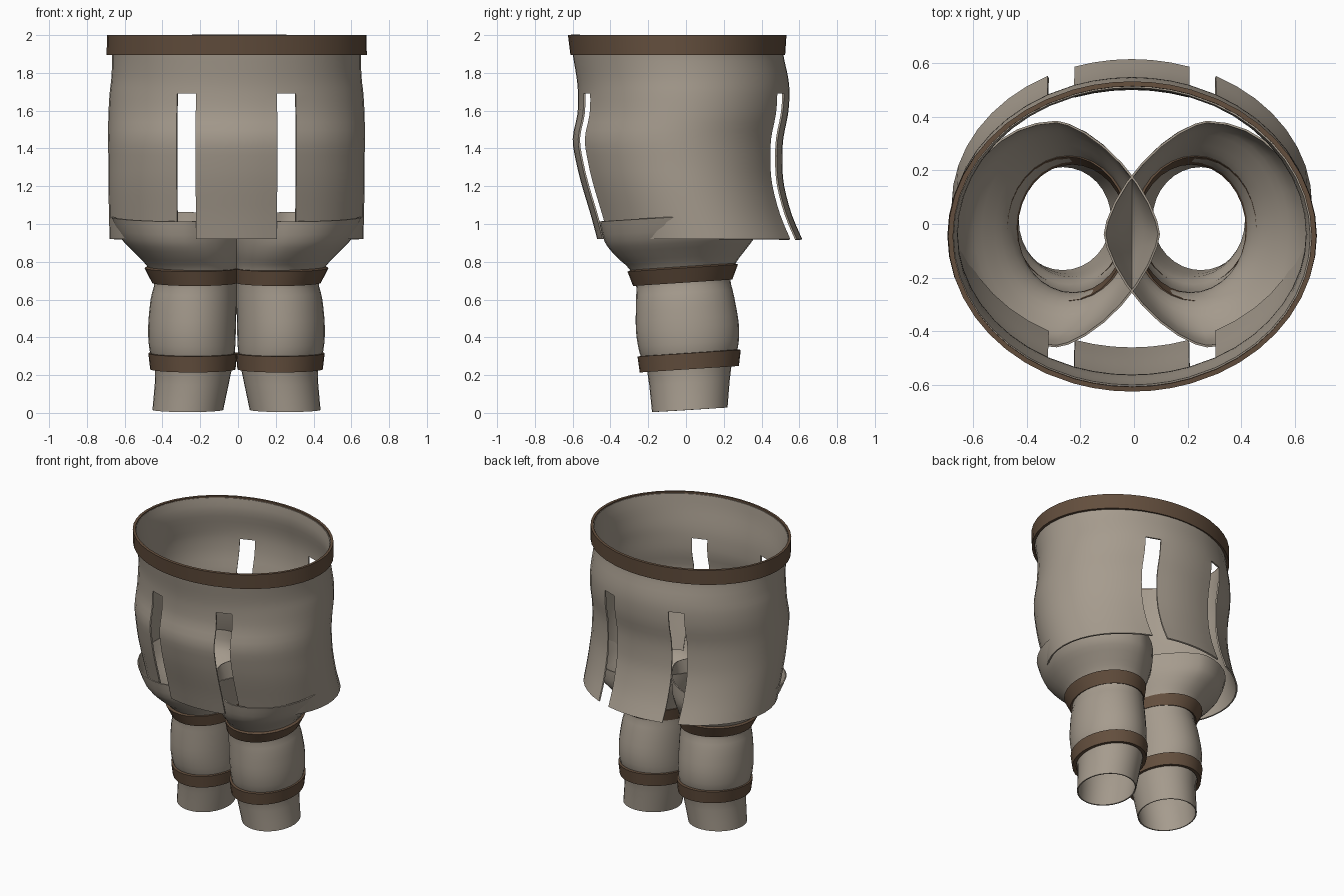
import bpy
import math

if "Cube" in bpy.data.objects:
    bpy.data.objects.remove(bpy.data.objects["Cube"], do_unlink=True)

AXIS = -0.008    # x of the symmetry plane
SLOT_TOP = 1.69


def make_material(name, rgb):
    mat = bpy.data.materials.new(name)
    mat.use_nodes = True
    mat.diffuse_color = (*rgb, 1)
    bsdf = mat.node_tree.nodes["Principled BSDF"]
    bsdf.inputs["Base Color"].default_value = (*rgb, 1)
    bsdf.inputs["Roughness"].default_value = 0.9
    return mat


CLOTH = make_material("beige cloth", (0.38, 0.33, 0.27))
LEATHER = make_material("brown leather", (0.125, 0.077, 0.047))


def smooth_path(rows, steps):
    """Catmull-Rom interpolation through the rows of a profile."""
    out = []
    for i in range(len(rows) - 1):
        quad = (rows[max(i - 1, 0)], rows[i], rows[i + 1], rows[min(i + 2, len(rows) - 1)])
        for k in range(steps):
            t = k / steps
            out.append([b + 0.5 * t * (c - a + t * (2 * a - 5 * b + 4 * c - d
                        + t * (3 * (b - c) + d - a))) for a, b, c, d in zip(*quad)])
    return out + [list(rows[-1])]


def loft(name, rows, angles, mat, thickness, side=1, tilt=0.0, steps=1, skip=None):
    """Thin tube; rows are (z, inner x, outer x, front y, back y, inner roundness)."""
    rows = smooth_path(rows, steps)
    verts, faces = [], []
    n = len(angles)
    for z, x0, x1, y0, y1, power in rows:
        for a in angles:
            c, s = math.cos(a), math.sin(a)
            e = 2 / power if c < 0 else 1
            x = (x0 + x1) / 2 + (x1 - x0) / 2 * math.copysign(abs(c) ** e, c)
            y = (y0 + y1) / 2 + (y1 - y0) / 2 * math.copysign(abs(s) ** e, s)
            verts.append((AXIS + side * x, y, z + tilt * y))
    for i in range(len(rows) - 1):
        for j in range(n):
            if skip and skip(i, j, rows):
                continue
            k = (j + 1) % n
            face = (i * n + j, i * n + k, (i + 1) * n + k, (i + 1) * n + j)
            faces.append(face if side > 0 else face[::-1])
    mesh = bpy.data.meshes.new(name)
    mesh.from_pydata(verts, [], faces)
    mesh.materials.append(mat)
    obj = bpy.data.objects.new(name, mesh)
    bpy.context.collection.objects.link(obj)
    wall = obj.modifiers.new("wall", "SOLIDIFY")
    wall.thickness = thickness
    wall.offset = -1
    bpy.context.view_layer.objects.active = obj
    bpy.ops.object.select_all(action="DESELECT")
    obj.select_set(True)
    bpy.ops.object.modifier_apply(modifier="wall")
    bpy.ops.object.shade_smooth_by_angle(angle=math.radians(40))
    return obj


def spread(a, b, count):
    return [a + (b - a) * i / count for i in range(count)]


# Angles of the skirt, with columns that match the slot edges
edge_out, edge_in = math.acos(0.315 / 0.675), math.acos(0.215 / 0.675)
half = (spread(0, edge_out, 8) + spread(edge_out, edge_in, 1)
        + spread(edge_in, math.pi - edge_in, 6)
        + spread(math.pi - edge_in, math.pi - edge_out, 1)
        + spread(math.pi - edge_out, math.pi, 8))
skirt_angles = half + [a + math.pi for a in half]
slot_columns = {8, 15}


def is_slot(i, j, rows):
    return j % len(half) in slot_columns and rows[i + 1][0] < SLOT_TOP + 0.001


# Skirt: z, half width, front, back
skirt = [(0.92, 0.672, -0.47, 0.615), (1.05, 0.675, -0.505, 0.56),
         (1.2, 0.678, -0.55, 0.52), (1.32, 0.678, -0.58, 0.51),
         (1.45, 0.68, -0.6, 0.515), (1.58, 0.678, -0.575, 0.54),
         (SLOT_TOP, 0.672, -0.572, 0.548), (1.78, 0.662, -0.58, 0.54),
         (1.9, 0.66, -0.6, 0.515), (1.99, 0.675, -0.61, 0.518)]
loft("skirt", [(z, -w, w, f, b, 2) for z, w, f, b in skirt],
     skirt_angles, CLOTH, 0.01, steps=3, skip=is_slot)

# Belt around the waist
loft("belt", [(1.895, -0.688, 0.69, -0.612, 0.525, 2), (2.0, -0.685, 0.688, -0.625, 0.532, 2)],
     skirt_angles, LEATHER, 0.018)

# Trouser legs with flared tops, and the straps around them
leg = [(0.015, 0.07, 0.445, -0.18, 0.22, 2), (0.23, 0.025, 0.43, -0.205, 0.24, 2),
       (0.33, 0.008, 0.46, -0.245, 0.275, 2), (0.45, 0.003, 0.468, -0.265, 0.28, 2),
       (0.6, 0.0, 0.455, -0.265, 0.255, 2), (0.7, 0.0, 0.435, -0.265, 0.235, 2),
       (0.78, -0.005, 0.475, -0.3, 0.265, 2), (0.85, -0.03, 0.54, -0.37, 0.32, 1.85),
       (0.93, -0.065, 0.615, -0.43, 0.375, 1.65), (1.04, -0.105, 0.665, -0.46, 0.385, 1.5)]
straps = {
    "knee_strap": [(0.69, -0.005, 0.447, -0.28, 0.245, 2), (0.768, -0.01, 0.487, -0.31, 0.275, 2)],
    "shin_strap": [(0.23, 0.005, 0.457, -0.245, 0.28, 2), (0.315, -0.003, 0.467, -0.257, 0.29, 2)],
}
leg_angles = spread(0, 2 * math.pi, 32)
for label, side in (("left", 1), ("right", -1)):
    loft(label + "_leg", leg, leg_angles, CLOTH, 0.008, side, tilt=0.06, steps=3)
    for part, rows in straps.items():
        loft(label + "_" + part, rows, leg_angles, LEATHER, 0.025, side, tilt=0.065)
